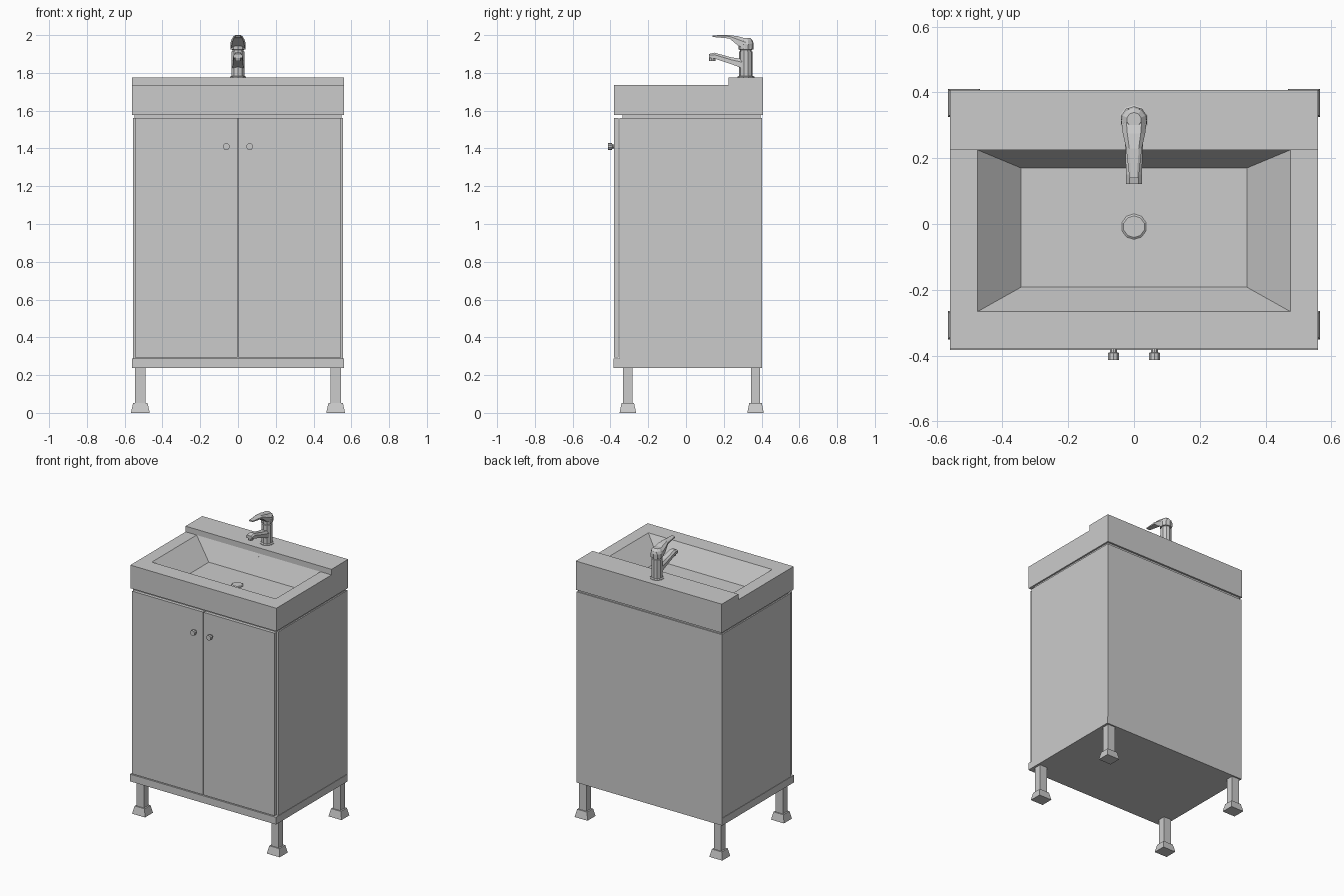
import bpy, bmesh, math
from mathutils import Vector

if "Cube" in bpy.data.objects:
    bpy.data.objects.remove(bpy.data.objects["Cube"])


def loft(name, rings):
    """Skin a list of equal-length point rings and cap both ends."""
    bm = bmesh.new()
    vs = [[bm.verts.new(p) for p in r] for r in rings]
    n = len(rings[0])
    for a, b in zip(vs, vs[1:]):
        for i in range(n):
            j = (i + 1) % n
            bm.faces.new((a[i], a[j], b[j], b[i]))
    bm.faces.new(vs[0][::-1])
    bm.faces.new(vs[-1])
    bmesh.ops.recalc_face_normals(bm, faces=bm.faces)
    me = bpy.data.meshes.new(name)
    bm.to_mesh(me)
    bm.free()
    ob = bpy.data.objects.new(name, me)
    bpy.context.collection.objects.link(ob)
    return ob


def rect(x0, x1, y0, y1, z):
    return [(x0, y0, z), (x1, y0, z), (x1, y1, z), (x0, y1, z)]


def box(name, x0, x1, y0, y1, z0, z1):
    return loft(name, [rect(x0, x1, y0, y1, z0), rect(x0, x1, y0, y1, z1)])


def section(w, y, z0, z1):
    """Upright cross-section for the spout and lever, chamfered on top."""
    c = (z1 - z0) * 0.35
    return [(-w, y, z0), (w, y, z0), (w, y, z1 - c), (w * 0.6, y, z1),
            (-w * 0.6, y, z1), (-w, y, z1 - c)]


def turned(name, centre, axis, profile, sides):
    """Lathe-like solid: profile is (radius, distance along axis)."""
    q = Vector((0, 0, 1)).rotation_difference(Vector(axis))
    rings = []
    for r, h in profile:
        rings.append([Vector(centre) + q @ Vector((
            r * math.cos(2 * math.pi * (i + .5) / sides),
            r * math.sin(2 * math.pi * (i + .5) / sides), h)) for i in range(sides)])
    return loft(name, rings)


# Cabinet
box("cabinet_body", -.557, .557, -.353, .403, .285, 1.562)
box("plinth", -.56, .56, -.383, .403, .238, .288)
box("shadow_gap_strip", -.548, .548, -.335, .395, 1.56, 1.58)

# Doors, knobs, legs and feet
for s, side in ((-1, "left"), (1, "right")):
    xs = sorted((s * .003, s * .546))
    box(side + "_door", *xs, -.38, -.357, .293, 1.56)
    turned(side + "_knob", (s * .062, -.378, 1.41), (0, -1, 0),
           [(.011, 0), (.011, .012), (.018, .014), (.018, .035)], 10)
    for y, end in ((-.308, "front"), (.368, "back")):
        x = s * .517
        box(f"{end}_{side}_leg", x - .028, x + .028, y - .025, y + .025, .05, .24)
        loft(f"{end}_{side}_foot", [
            rect(x - .049, x + .049, y - .043, y + .043, 0),
            rect(x - .049, x + .049, y - .043, y + .043, .004),
            rect(x - .038, x + .038, y - .033, y + .033, .053)])

# Basin with sloping bowl, and raised back ledge
loft("basin", [rect(-.56, .56, -.38, .408, 1.577),
               rect(-.56, .56, -.38, .408, 1.737),
               rect(-.475, .475, -.266, .225, 1.737),
               rect(-.343, .343, -.192, .17, 1.605)])
box("basin_back_ledge", -.56, .56, .225, .408, 1.737, 1.776)
turned("drain", (0, -.008, 1.604), (0, 0, 1), [(.039, 0), (.039, .004), (.033, .008)], 10)
turned("overflow", (0, .214, 1.71), (0, -.92, .38), [(.013, -.004), (.013, .003)], 10)

# Tap body
turned("tap_body", (0, .317, 1.774), (0, 0, 1),
       [(.045, 0), (.045, .006), (.036, .010), (.036, .138), (.031, .140),
        (.031, .148), (.039, .150), (.041, .18), (.036, .197), (.022, .212)], 10)

# Tap spout and aerator
loft("tap_spout", [section(.030, .31, 1.820, 1.872), section(.027, .24, 1.846, 1.882),
                   section(.024, .15, 1.876, 1.907), section(.024, .121, 1.880, 1.900)])
turned("tap_aerator", (0, .139, 1.864), (0, 0, 1), [(.017, 0), (.017, .022)], 10)

# Tap lever
loft("tap_lever", [section(.026, .350, 1.925, 1.968), section(.039, .315, 1.925, 1.982),
                   section(.034, .275, 1.945, 1.994), section(.024, .23, 1.982, 2.0),
                   section(.014, .14, 1.990, 1.999)])
